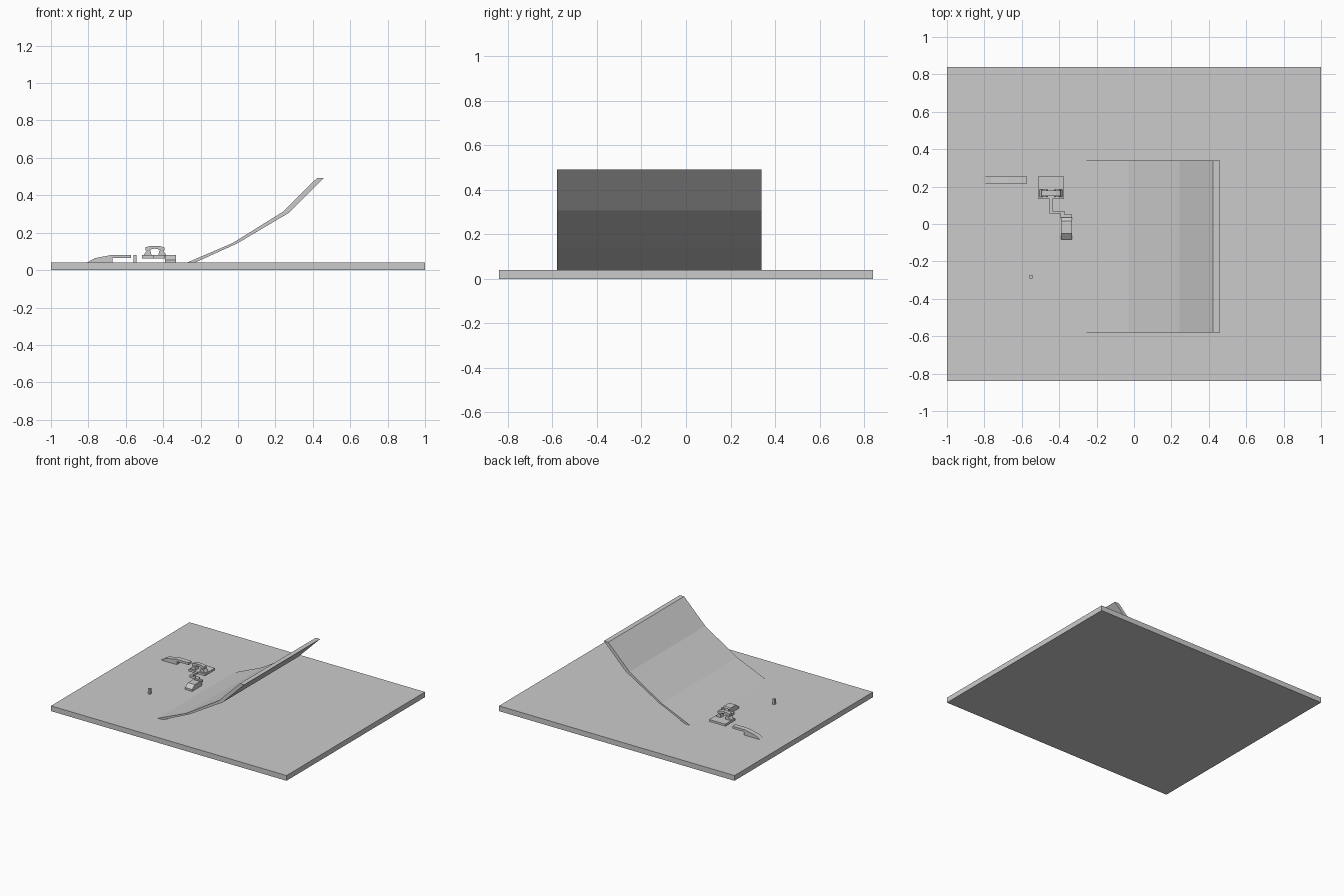
import bpy, bmesh

if "Cube" in bpy.data.objects:
    bpy.data.objects.remove(bpy.data.objects["Cube"])


def prism(name, profile, lo, hi, axis="y"):
    """Extrude a closed 2D profile between lo and hi along the given axis."""
    place = {"y": lambda a, b, t: (a, t, b),
             "x": lambda a, b, t: (t, a, b),
             "z": lambda a, b, t: (a, b, t)}[axis]
    bm = bmesh.new()
    face = bm.faces.new([bm.verts.new(place(a, b, lo)) for a, b in profile])
    ext = bmesh.ops.extrude_face_region(bm, geom=[face])
    shift = place(0, 0, hi - lo)
    bmesh.ops.translate(bm, vec=shift,
                        verts=[g for g in ext["geom"] if isinstance(g, bmesh.types.BMVert)])
    bmesh.ops.recalc_face_normals(bm, faces=bm.faces)
    mesh = bpy.data.meshes.new(name)
    bm.to_mesh(mesh)
    bm.free()
    obj = bpy.data.objects.new(name, mesh)
    bpy.context.collection.objects.link(obj)
    return obj


def box(name, x0, x1, y0, y1, z0, z1):
    return prism(name, [(x0, y0), (x1, y0), (x1, y1), (x0, y1)], z0, z1, "z")


# Ground slab
box("ground_slab", -1, 1, -0.84, 0.84, 0, 0.04)

# Large curved ramp sheet in three flat sections
prism("big_ramp", [(-0.278, 0.038), (-0.03, 0.144), (0.242, 0.313), (0.422, 0.492),
                   (0.459, 0.492), (0.275, 0.308), (-0.005, 0.142), (-0.235, 0.038)],
      -0.58, 0.34)

# Small entry rail with an overhanging end
prism("entry_rail", [(-0.81, 0.039), (-0.765, 0.064), (-0.675, 0.081), (-0.572, 0.081),
                     (-0.572, 0.064), (-0.672, 0.064), (-0.672, 0.039)], 0.217, 0.255)

# Lone post
box("post", -0.56, -0.543, -0.291, -0.274, 0.039, 0.081)

# Raised platform
box("platform", -0.513, -0.374, 0.135, 0.255, 0.063, 0.08)

# Arched roof on slanted legs over the platform
mid = -0.444
half = [(0.05, 0.122), (0.028, 0.128), (0, 0.13)]
under = [(0, 0.115), (0.02, 0.111), (0.034, 0.104), (0.05, 0.104)]
left = [(mid - x, z) for x, z in half + under]
right = [(mid + x, z) for x, z in reversed(half[:-1])]
right_under = [(mid + x, z) for x, z in reversed(under[1:])]
prism("arch_roof", left[:3] + right + right_under + left[3:], 0.15, 0.178)
for side, s in (("left", -1), ("right", 1)):
    prism(side + "_arch_leg", [(mid + s * 0.062, 0.079), (mid + s * 0.042, 0.106),
                               (mid + s * 0.024, 0.106), (mid + s * 0.018, 0.079)][::s],
          0.145, 0.185)

# Stepped walkway joining platform and block
prism("walkway", [(-0.452, 0.136), (-0.452, 0.055), (-0.392, 0.055), (-0.392, 0.035),
                  (-0.332, 0.035), (-0.332, 0.052), (-0.372, 0.052), (-0.372, 0.07),
                  (-0.435, 0.07), (-0.435, 0.136)], 0.063, 0.08, "z")

# End block with sloped front and back
prism("end_block", [(-0.083, 0.039), (-0.083, 0.055), (-0.05, 0.08), (0.015, 0.08),
                    (0.036, 0.063), (0.036, 0.039)], -0.39, -0.331, "x")
